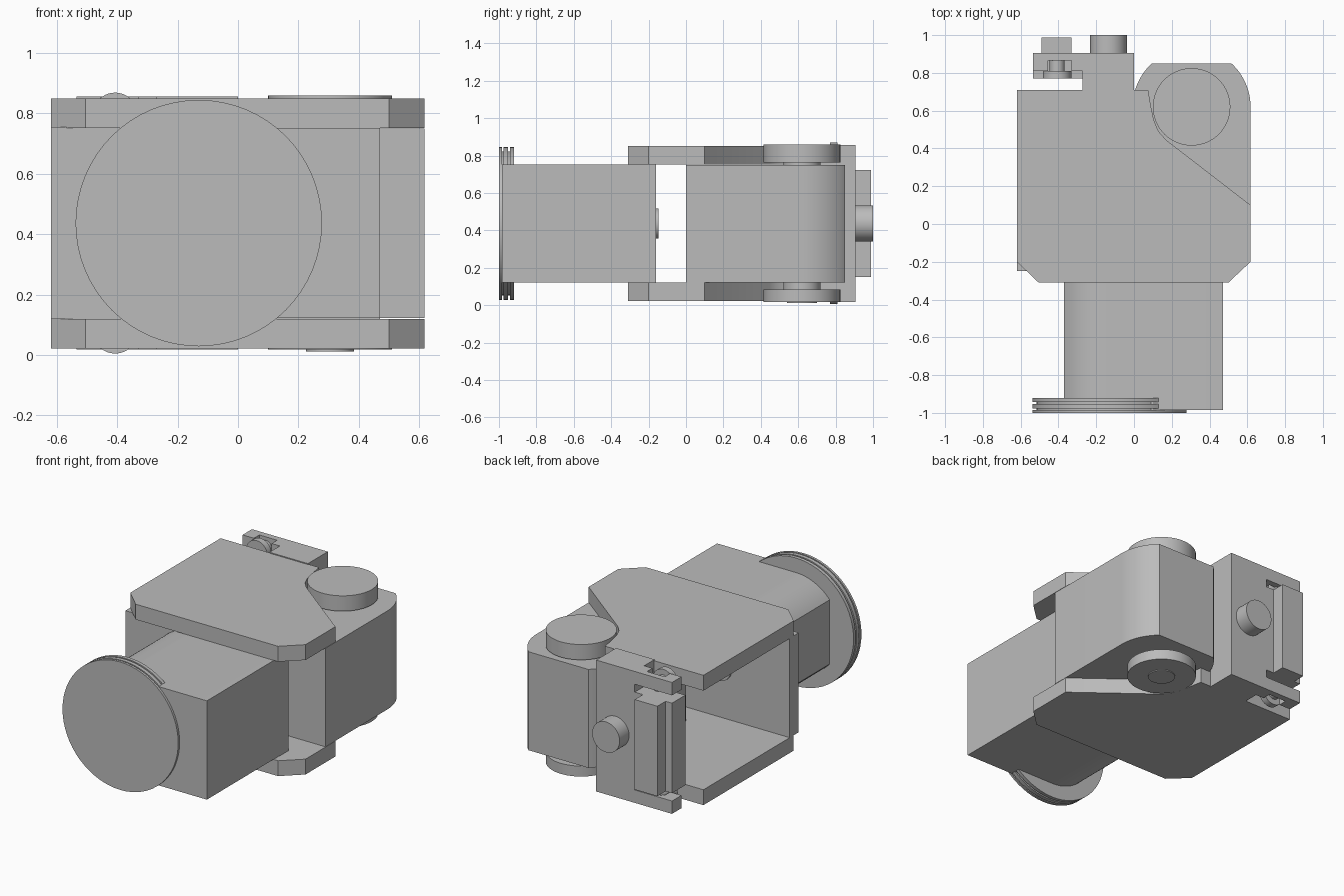
import bpy, bmesh, math
from mathutils import Vector

cube = bpy.data.objects.get("Cube")
if cube:
    bpy.data.objects.remove(cube)

grey = bpy.data.materials.new("plain_grey")
grey.use_nodes = True
colour = (0.5, 0.5, 0.5, 1)
grey.diffuse_color = colour
grey.node_tree.nodes["Principled BSDF"].inputs["Base Color"].default_value = colour

MID = 0.437             # height of the symmetry plane
PIVOT = (0.305, 0.62)   # hinge axis in plan


def prism(name, outline, axis, low, high):
    """Extrude a 2D outline along z (x, y points) or y (x, z points)."""
    bm = bmesh.new()
    place = (lambda a, b: (a, b, low)) if axis == "z" else (lambda a, b: (a, low, b))
    face = bm.faces.new([bm.verts.new(place(a, b)) for a, b in outline])
    shift = Vector((0, 0, high - low)) if axis == "z" else Vector((0, high - low, 0))
    moved = bmesh.ops.extrude_face_region(bm, geom=[face])["geom"]
    bmesh.ops.translate(bm, vec=shift, verts=[v for v in moved if isinstance(v, bmesh.types.BMVert)])
    bmesh.ops.recalc_face_normals(bm, faces=bm.faces)
    mesh = bpy.data.meshes.new(name)
    bm.to_mesh(mesh)
    bm.free()
    mesh.materials.append(grey)
    obj = bpy.data.objects.new(name, mesh)
    bpy.context.collection.objects.link(obj)
    bpy.ops.object.select_all(action="DESELECT")
    obj.select_set(True)
    bpy.context.view_layer.objects.active = obj
    bpy.ops.object.shade_smooth_by_angle(angle=math.radians(25))
    return obj


def arc(centre, radius, start, end, steps=16):
    angles = [math.radians(start + (end - start) * i / steps) for i in range(steps + 1)]
    return [(centre[0] + radius * math.cos(t), centre[1] + radius * math.sin(t)) for t in angles]


def disc(name, centre, radius, axis, low, high):
    return prism(name, arc(centre, radius, 0, 360, 64)[:-1], axis, low, high)


def box(name, x0, x1, y0, y1, z0, z1):
    return prism(name, [(x0, y0), (x1, y0), (x1, y1), (x0, y1)], "z", z0, z1)


# Housing plates, with a clearance curve around the hinge
plate = [(-0.62, 0.71), (-0.62, -0.2), (-0.505, -0.31), (0.5, -0.31), (0.617, -0.2), (0.617, 0.1),
         (0.17, 0.445), (0.13, 0.49), (0.105, 0.55), (0.09, 0.62), (0.075, 0.71)]
prism("bottom_plate", plate, "z", 0.022, 0.12)
prism("top_plate", plate, "z", 0.752, 0.85)
box("front_wall", -0.62, 0.47, -0.25, -0.16, 0.12, 0.755)

# Front body with a trimmed round side
barrel = (-0.13, MID)
body = [(0.47, 0.122), (0.47, 0.752)] + arc(barrel, 0.315, 90, 139.5) + arc(barrel, 0.315, 220.5, 270)
prism("front_body", body, "y", -0.985, -0.16)
disc("rear_pin", barrel, 0.08, "y", -0.165, -0.148)

# Stacked front discs
for name, radius, y0, y1 in (("front_disc", 0.408, -1, -0.985), ("disc_core", 0.385, -0.985, -0.925),
                             ("middle_ring", 0.408, -0.977, -0.952), ("rear_ring", 0.408, -0.942, -0.92)):
    disc(name, barrel, radius, "y", y0, y1)

# Hinge block rounded around the pivot
block = [(0, 0), (0.617, 0), (0.617, 0.62)] + arc(PIVOT, 0.312, 4, 47.5) + arc(PIVOT, 0.312, 132.5, 163)
block.append((0, 0.71))
prism("hinge_block", block, "z", 0.122, 0.75)
disc("top_hinge_cap", PIVOT, 0.205, "z", 0.762, 0.86)
disc("bottom_hinge_cap", PIVOT, 0.205, "z", 0.018, 0.085)
disc("hinge_pin", PIVOT, 0.1, "z", 0.08, 0.77)
disc("hinge_pin_end", PIVOT, 0.08, "z", 0.012, 0.02)

# Latch bracket, its arms, clamp bar and knob
box("latch_bracket", -0.272, 0, 0.705, 0.905, 0.018, 0.856)
for side, z0, z1 in (("bottom", 0.018, 0.1), ("top", 0.774, 0.856)):
    box(side + "_arm_rear", -0.535, -0.27, 0.865, 0.905, z0, z1)
    box(side + "_arm_tip", -0.535, -0.455, 0.81, 0.87, z0, z1)
    box(side + "_arm_root", -0.33, -0.27, 0.81, 0.87, z0, z1)
for side, z in (("bottom", 0.08), ("top", 0.794)):
    disc(side + "_screw_head", (-0.407, z), 0.075, "y", 0.77, 0.81)
    disc(side + "_screw_shank", (-0.407, z), 0.04, "y", 0.8, 0.88)
box("clamp_bar_inner", -0.535, -0.27, 0.77, 0.905, 0.15, 0.724)
box("clamp_bar_outer", -0.49, -0.33, 0.9, 0.988, 0.15, 0.724)
disc("knob", (-0.135, MID), 0.097, "y", 0.9, 1)
